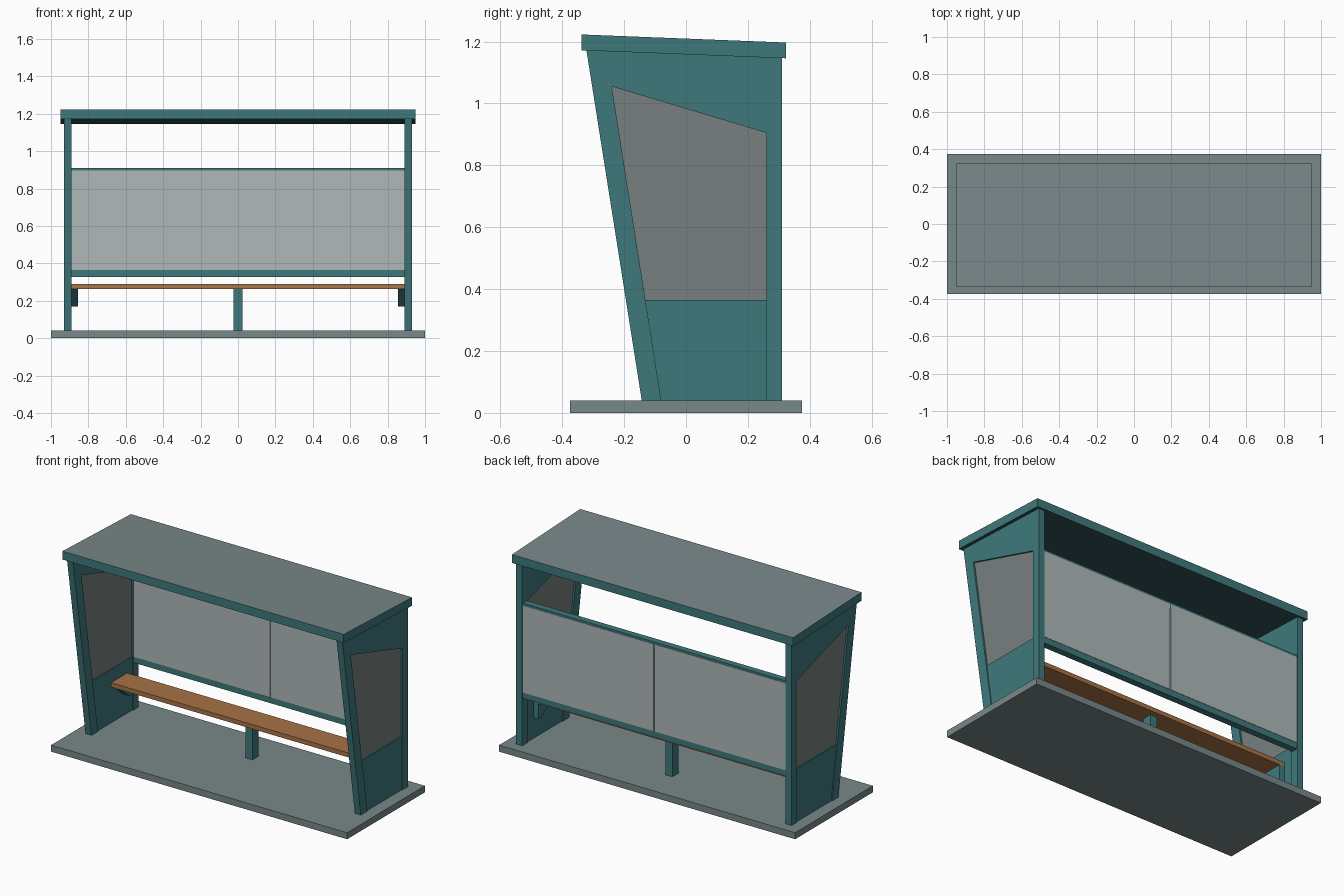
import bpy
import bmesh
from mathutils import Vector

if "Cube" in bpy.data.objects:
    bpy.data.objects.remove(bpy.data.objects["Cube"])


def make_material(name, rgb):
    # display (sRGB 0-255) values converted to linear
    lin = [((c / 255 + 0.055) / 1.055) ** 2.4 for c in rgb]
    m = bpy.data.materials.new(name)
    m.diffuse_color = (*lin, 1)
    m.use_nodes = True
    m.node_tree.nodes["Principled BSDF"].inputs["Base Color"].default_value = m.diffuse_color
    return m


TEAL = make_material("teal paint", (63, 121, 124))
DARK = make_material("dark soffit", (50, 82, 84))
GREY = make_material("grey concrete", (121, 136, 137))
SIDE_GLASS = make_material("side glass", (119, 128, 127))
BACK_GLASS = make_material("back glass", (175, 185, 185))
WOOD = make_material("bench wood", (168, 115, 70))


def prism(name, profile, x0, x1, *mats):
    """Extrude a (y, z) profile from x0 to x1."""
    bm = bmesh.new()
    face = bm.faces.new([bm.verts.new((x0, y, z)) for y, z in profile])
    out = bmesh.ops.extrude_face_region(bm, geom=[face])
    moved = [v for v in out["geom"] if isinstance(v, bmesh.types.BMVert)]
    bmesh.ops.translate(bm, vec=Vector((x1 - x0, 0, 0)), verts=moved)
    bmesh.ops.recalc_face_normals(bm, faces=bm.faces)
    me = bpy.data.meshes.new(name)
    bm.to_mesh(me)
    bm.free()
    for m in mats:
        me.materials.append(m)
    ob = bpy.data.objects.new(name, me)
    bpy.context.collection.objects.link(ob)
    return ob


def box(name, x, y, z, mat):
    return prism(name, [(y[0], z[0]), (y[1], z[0]), (y[1], z[1]), (y[0], z[1])],
                 x[0], x[1], mat)


# Ground slab
box("base_slab", (-1, 1), (-0.375, 0.375), (0, 0.04), GREY)

# Sloping roof: grey top, teal rim, dark underside
roof = prism("roof", [(-0.337, 1.172), (0.323, 1.146), (0.323, 1.197), (-0.337, 1.223)],
             -0.95, 0.95, TEAL, GREY, DARK)
for f in roof.data.polygons:
    f.material_index = 1 if f.normal.z > 0.5 else 2 if f.normal.z < -0.5 else 0

# Side walls: frame, lower panel, glass and bench bracket
frame = [(-0.143, 0.04), (-0.08, 0.04), (-0.24, 1.055), (0.26, 0.905),
         (0.26, 0.04), (0.31, 0.04), (0.31, 1.148), (-0.322, 1.173)]
lower = [(-0.08, 0.04), (0.26, 0.04), (0.26, 0.365), (-0.131, 0.365)]
pane = [(-0.131, 0.365), (0.26, 0.365), (0.26, 0.905), (-0.24, 1.055)]
bracket = [(0.06, 0.265), (0.20, 0.265), (0.20, 0.17), (0.17, 0.17)]
for side, s in (("left", -1), ("right", 1)):
    prism(side + "_side_frame", frame, s * 0.89, s * 0.93, TEAL)
    prism(side + "_lower_panel", lower, s * 0.895, s * 0.925, TEAL)
    prism(side + "_side_glass", pane, s * 0.90, s * 0.92, SIDE_GLASS)
    prism(side + "_bench_bracket", bracket, s * 0.855, s * 0.89, TEAL)
    # Back glass, one pane per half with a narrow gap between
    box(side + "_back_glass", (s * 0.003, s * 0.89), (0.263, 0.307), (0.365, 0.897), BACK_GLASS)

# Back rails and the strip covering the glass joint
box("lower_back_rail", (-0.89, 0.89), (0.265, 0.305), (0.328, 0.365), TEAL)
box("upper_back_rail", (-0.89, 0.89), (0.265, 0.305), (0.875, 0.91), TEAL)
box("glass_joint_strip", (-0.037, 0.037), (0.257, 0.285), (0.365, 0.897), BACK_GLASS)

# Bench
box("bench_seat", (-0.89, 0.89), (0.045, 0.20), (0.263, 0.29), WOOD)
box("bench_leg", (-0.024, 0.024), (0.105, 0.165), (0.04, 0.263), TEAL)
